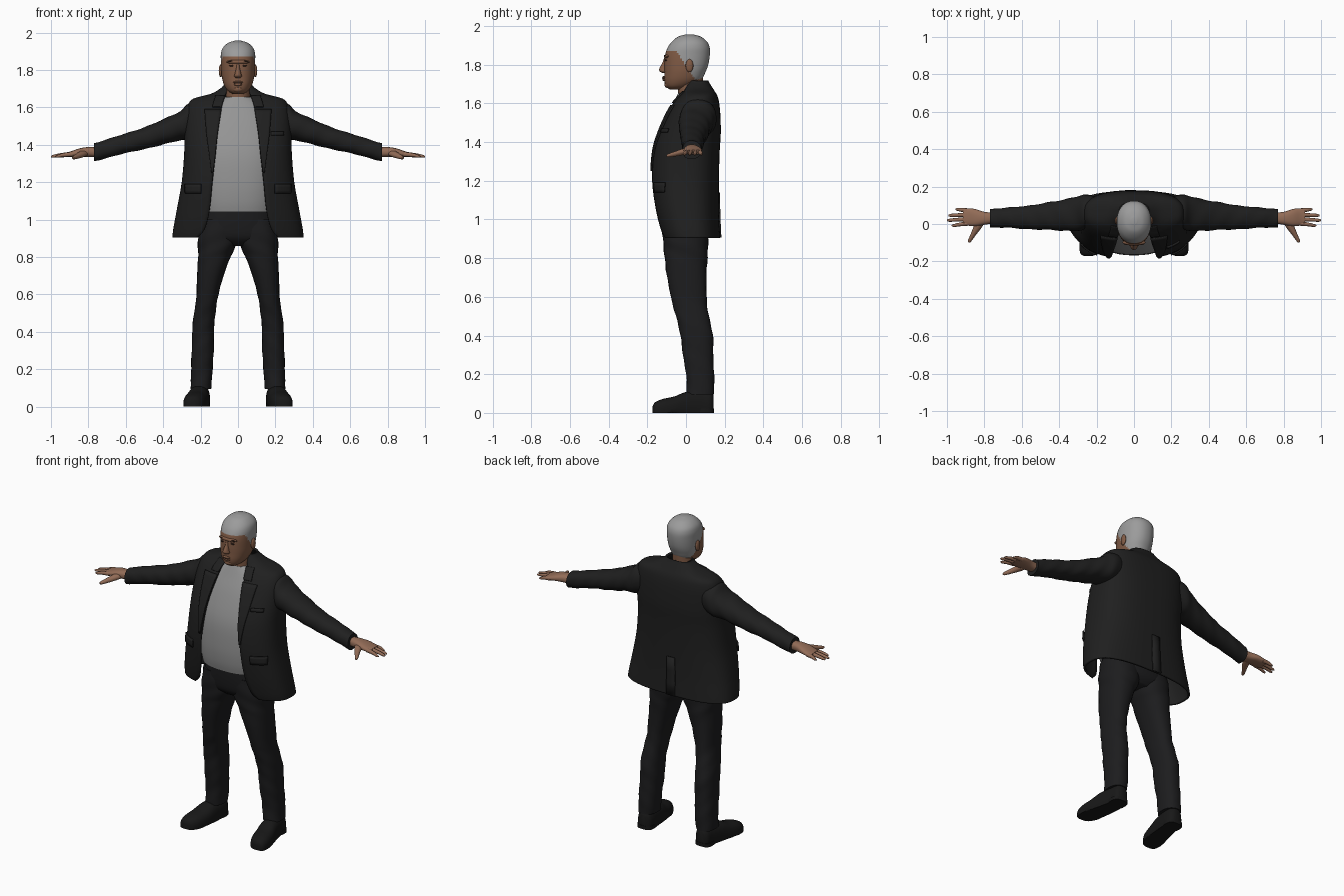
import bpy, bmesh, math
from mathutils import Vector

if "Cube" in bpy.data.objects:
    bpy.data.objects.remove(bpy.data.objects["Cube"])


def material(name, rgb):
    m = bpy.data.materials.new(name)
    m.use_nodes = True
    m.diffuse_color = (*rgb, 1)
    m.node_tree.nodes["Principled BSDF"].inputs["Base Color"].default_value = (*rgb, 1)
    return m


JACKET = material("charcoal jacket", (.014, .014, .014))
PANTS = material("charcoal trousers", (.012, .012, .013))
SHOE = material("black shoe", (.009, .009, .009))
SHIRT = material("grey shirt", (.30, .30, .30))
HAIR = material("silver hair", (.33, .33, .33))
FACE = material("face skin", (.22, .105, .06))
HAND = material("hand skin", (.29, .15, .095))
DARK = material("dark features", (.05, .025, .017))


def finish(name, bm, mats, mirror=False, thick=0, closed=True):
    """Turn a bmesh into a smooth shaded object."""
    if closed:
        bmesh.ops.recalc_face_normals(bm, faces=bm.faces[:])
    me = bpy.data.meshes.new(name)
    bm.to_mesh(me)
    bm.free()
    ob = bpy.data.objects.new(name, me)
    bpy.context.collection.objects.link(ob)
    for m in mats:
        me.materials.append(m)
    bpy.ops.object.select_all(action='DESELECT')
    ob.select_set(True)
    bpy.context.view_layer.objects.active = ob
    bpy.ops.object.shade_smooth_by_angle(angle=math.radians(50))
    if thick:
        mod = ob.modifiers.new("thickness", 'SOLIDIFY')
        mod.thickness, mod.offset = thick, 0
    if mirror:
        ob.modifiers.new("mirror", 'MIRROR').use_mirror_merge = False
    return ob


def smooth(rows, steps):
    """Spline through a list of equal length tuples."""
    out = []
    for i in range(len(rows) - 1):
        p0, p1, p2, p3 = (rows[min(max(i + k, 0), len(rows) - 1)] for k in (-1, 0, 1, 2))
        for s in range(steps):
            t = s / steps
            out.append([b + t / 2 * (c - a + t * (2*a - 5*b + 4*c - d + t * (3*b - a - 3*c + d)))
                        for a, b, c, d in zip(p0, p1, p2, p3)])
    return out + [list(rows[-1])]


def power(v, p):
    return math.copysign(abs(v) ** p, v)


def loft(name, axis, rows, mats, p=1.0, n=28, steps=4, mirror=False, ripple=0):
    """Rows are (position on axis, u min, u max, v min, v max)."""
    bm = bmesh.new()
    rings = []
    for t, u0, u1, v0, v1 in smooth(rows, steps):
        ring = []
        for k in range(n):
            a = math.tau * k / n
            r = 1 + ripple * math.sin(45 * t + 2 * a) * math.sin(17 * t + a)
            u = (u0 + u1) / 2 + (u1 - u0) / 2 * r * power(math.cos(a), p)
            v = (v0 + v1) / 2 + (v1 - v0) / 2 * r * power(math.sin(a), p)
            x, y, z = {'x': (t, u, v), 'y': (u, t, v), 'z': (u, v, t)}[axis]
            ring.append(bm.verts.new((x, y, max(z, 0))))
        rings.append(ring)
    for a, b in zip(rings, rings[1:]):
        for k in range(n):
            bm.faces.new((a[k], a[(k + 1) % n], b[(k + 1) % n], b[k]))
    bm.faces.new(rings[0])
    bm.faces.new(rings[-1])
    return finish(name, bm, mats, mirror)


def blob(name, loc, size, mat, mirror=False):
    bm = bmesh.new()
    bmesh.ops.create_uvsphere(bm, u_segments=16, v_segments=10, radius=1)
    for v in bm.verts:
        v.co = Vector(loc) + v.co * Vector(size)
    return finish(name, bm, [mat], mirror)


# Jacket shell: (z, half width, front y, back y, half opening)
COAT = smooth([(.905, .345, -.12, .17, .215), (.95, .34, -.135, .168, .178),
               (1.05, .322, -.158, .164, .152), (1.2, .295, -.178, .164, .137),
               (1.35, .282, -.168, .168, .12), (1.45, .28, -.138, .174, .11),
               (1.55, .275, -.092, .171, .095), (1.61, .262, -.055, .164, .085),
               (1.642, .235, -.025, .154, .075), (1.668, .14, -.005, .138, .066),
               (1.7, .086, .01, .118, .055), (1.715, .075, .02, .11, .05)], 4)


def coat_row(z):
    for a, b in zip(COAT, COAT[1:]):
        if a[0] <= z <= b[0]:
            f = (z - a[0]) / (b[0] - a[0])
            return [p + f * (q - p) for p, q in zip(a, b)]


def coat_angle(row, x):
    return math.asin(min(1, x / row[1]) ** (1 / .75))


def coat_point(row, a, off=0):
    z, w, yf, yb, g = row
    return Vector(((w + off) * power(math.sin(a), .75),
                   (yf + yb) / 2 - ((yb - yf) / 2 + off) * power(math.cos(a), .75), z))


def grid(points):
    bm = bmesh.new()
    vs = [[bm.verts.new(p) for p in line] for line in points]
    for a, b in zip(vs, vs[1:]):
        for k in range(len(a) - 1):
            bm.faces.new((a[k], a[k + 1], b[k + 1], b[k]))
    return bm


lines = []
for row in COAT:
    a0 = coat_angle(row, row[4])
    lines.append([coat_point(row, a0 + (math.tau - 2 * a0) * k / 72) for k in range(73)])
finish("jacket_body", grid(lines), [JACKET], thick=.012, closed=False)


def patch(name, z0, z1, span, mirror=True, rows=16):
    """Thin cloth plate lying on the jacket; span(z) gives its x limits."""
    pts = []
    for i in range(rows + 1):
        row = coat_row(z0 + (z1 - z0) * i / rows)
        a, b = (coat_angle(row, x) for x in span(row))
        pts.append([coat_point(row, a + (b - a) * k / 6, .011) for k in range(7)])
    return finish(name, grid(pts), [JACKET], mirror, .008, False)


patch("lapels", 1.25, 1.59, lambda r: (r[4] - .004, r[4] + .005 + .23 * (r[0] - 1.25)))
patch("upper_lapels", 1.602, 1.66, lambda r: (r[4] - .003, r[4] + .045))
patch("pocket_flaps", 1.14, 1.19, lambda r: (.19, .272), rows=3)
patch("breast_pocket", 1.45, 1.47, lambda r: (.17, .235), rows=2).modifiers.remove(
    bpy.data.objects["breast_pocket"].modifiers["mirror"])

# Back vent flap
finish("back_vent", grid([[coat_point(coat_row(z), math.pi + a, .009) for a in (-.01, .03, .07)]
                          for z in (.906, .98, 1.06, 1.14)]), [JACKET], thick=.008, closed=False)

# Sleeves
loft("sleeves", 'x', [(.18, .0, .14, 1.46, 1.61), (.26, -.03, .155, 1.43, 1.622),
                      (.31, -.035, .148, 1.425, 1.58), (.4, -.035, .125, 1.40, 1.535),
                      (.5, -.03, .108, 1.378, 1.495), (.6, -.025, .095, 1.355, 1.46),
                      (.7, -.02, .085, 1.33, 1.43), (.77, -.018, .08, 1.312, 1.408)],
     [JACKET], .9, steps=6, mirror=True, ripple=.045)

# Shirt
loft("shirt", 'z', [(z, -w, w, f, b) for z, w, f, b in (
    (1.04, .2, -.152, .12), (1.1, .21, -.163, .13), (1.2, .22, -.168, .14),
    (1.35, .23, -.157, .14), (1.5, .22, -.11, .14), (1.6, .16, -.065, .13),
    (1.655, .08, -.04, .1))], [SHIRT], .85, 40)

# Trousers
loft("trouser_hips", 'z', [(1.06, -.185, .185, -.135, .12), (.97, -.203, .203, -.13, .118),
                           (.9, -.2, .2, -.115, .11), (.86, -.12, .12, -.07, .08)], [PANTS], .85)
loft("trouser_legs", 'z', [(1.0, -.005, .2, -.12, .113), (.9, -.003, .212, -.12, .114),
                           (.84, .02, .214, -.116, .112), (.78, .05, .216, -.108, .11),
                           (.6, .105, .222, -.08, .105), (.5, .12, .235, -.05, .12),
                           (.4, .128, .245, -.03, .138), (.3, .13, .248, -.015, .142),
                           (.2, .135, .25, .0, .145), (.095, .145, .255, .003, .145)],
     [PANTS], .85, mirror=True, ripple=.035)

# Shoes and soles
loft("shoes", 'y', [(-.172, .228, .262, -.02, .035), (-.16, .2, .285, -.03, .055),
                    (-.12, .176, .292, -.04, .072), (-.06, .162, .284, -.04, .085),
                    (0, .155, .268, -.04, .108), (.08, .15, .25, -.04, .115),
                    (.125, .156, .242, -.03, .11), (.142, .175, .225, -.02, .09)],
     [SHOE], .8, mirror=True)
loft("heels", 'z', [(0, .15, .252, .05, .144), (.022, .15, .252, .05, .144)],
     [SHOE], .7, mirror=True, steps=1)

# Neck and head, with hair chosen by a sloping hairline
loft("neck", 'z', [(1.58, -.075, .075, -.045, .1), (1.65, -.064, .064, -.04, .088),
                   (1.76, -.062, .062, -.05, .09)], [FACE])
head = loft("head", 'z', [(z, -w, w, f, b) for z, w, f, b in (
    (1.672, .03, -.085, -.02), (1.69, .056, -.104, .03), (1.72, .075, -.112, .078),
    (1.76, .086, -.112, .1), (1.8, .09, -.112, .115), (1.85, .092, -.108, .123),
    (1.89, .091, -.094, .122), (1.92, .08, -.072, .108), (1.945, .052, -.04, .076),
    (1.957, .015, .0, .035))], [FACE, HAIR], .92, 64, 8)
for f in head.data.polygons:
    c = f.center
    f.material_index = int(c.z > max(1.725, min(1.87, 1.87 - (c.y + .05) * 1.5)))

# Facial features
loft("nose", 'z', [(1.757, -.012, .012, -.122, -.09), (1.766, -.021, .021, -.136, -.09),
                   (1.78, -.017, .017, -.138, -.09), (1.81, -.01, .01, -.122, -.09),
                   (1.835, -.008, .008, -.113, -.09)], [FACE], n=16)
blob("ears", (.093, .018, 1.795), (.01, .02, .034), FACE, True)
blob("brow", (0, -.098, 1.843), (.062, .017, .012), FACE)
blob("eyebrows", (.034, -.106, 1.846), (.02, .006, .004), DARK, True)
blob("eyes", (.033, -.103, 1.823), (.014, .006, .005), DARK, True)
blob("upper_lip", (0, -.114, 1.735), (.026, .009, .006), FACE)
blob("lower_lip", (0, -.112, 1.722), (.023, .01, .007), FACE)
blob("mouth_line", (0, -.118, 1.729), (.022, .006, .002), DARK)
blob("chin", (0, -.094, 1.697), (.028, .018, .017), FACE)

# Hands
loft("palms", 'x', [(.74, .005, .06, 1.335, 1.385), (.8, -.004, .065, 1.335, 1.388),
                    (.85, -.012, .08, 1.337, 1.38), (.89, -.008, .084, 1.335, 1.366),
                    (.915, .0, .08, 1.337, 1.36)], [HAND], .85, mirror=True)
for finger, y0, y1, tip in (("index", .003, -.008, .975), ("middle", .026, .02, 1.0),
                            ("ring", .049, .046, .993), ("little", .072, .078, .955)):
    mid = (.89 + tip) / 2
    loft(finger + "_fingers", 'x', [
        (.885, y0 - .012, y0 + .012, 1.337, 1.362),
        (mid, (y0 + y1) / 2 - .01, (y0 + y1) / 2 + .01, 1.335, 1.356),
        (tip - .012, y1 - .008, y1 + .008, 1.331, 1.346),
        (tip, y1 - .003, y1 + .003, 1.334, 1.34)], [HAND], n=12, mirror=True)
loft("thumbs", 'y', [(.02, .79, .85, 1.34, 1.375), (-.02, .815, .86, 1.332, 1.365),
                     (-.06, .846, .876, 1.325, 1.351), (-.09, .868, .888, 1.322, 1.34),
                     (-.1, .876, .884, 1.326, 1.334)], [HAND], n=14, mirror=True)
